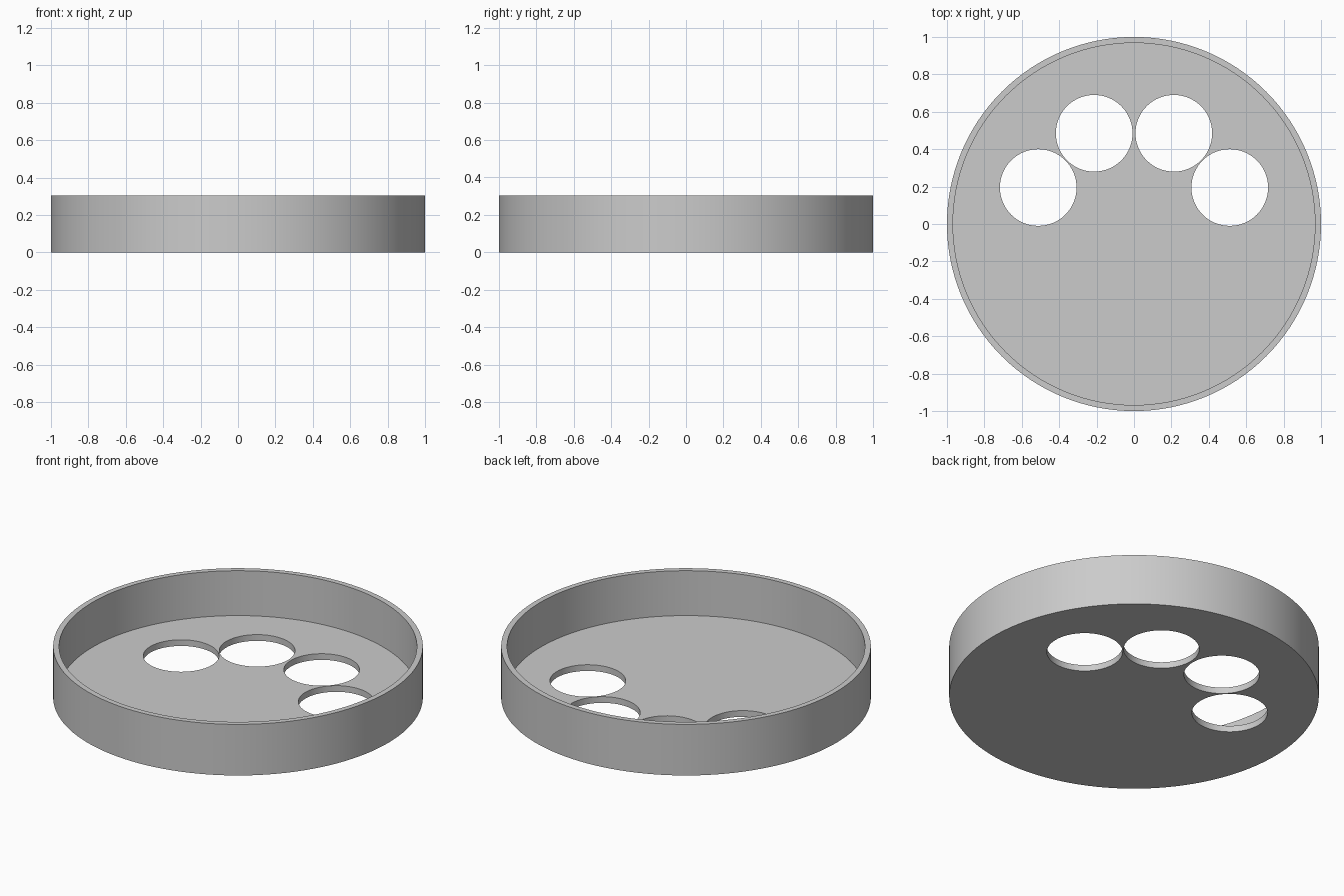
import bpy
import math

HEIGHT = 0.305
FLOOR = 0.037
INNER_RADIUS = 0.968
HOLE_RADIUS = 0.205

if "Cube" in bpy.data.objects:
    bpy.data.objects.remove(bpy.data.objects["Cube"], do_unlink=True)

# Single plain grey finish
grey = bpy.data.materials.new("plain_grey")
grey.use_nodes = True
grey.diffuse_color = (0.6, 0.6, 0.6, 1)
grey.node_tree.nodes["Principled BSDF"].inputs["Base Color"].default_value = grey.diffuse_color


def cylinder(name, radius, bottom, top, x=0, y=0, sides=128):
    bpy.ops.mesh.primitive_cylinder_add(vertices=sides, radius=radius, depth=top - bottom,
                                        location=(x, y, (bottom + top) / 2))
    obj = bpy.context.object
    obj.name = name
    obj.data.materials.append(grey)
    return obj


def cut(body, cutter):
    cutter.hide_render = True
    mod = body.modifiers.new("cut", 'BOOLEAN')
    mod.operation = 'DIFFERENCE'
    mod.solver = 'EXACT'
    mod.object = cutter
    bpy.context.view_layer.objects.active = body
    bpy.ops.object.modifier_apply(modifier=mod.name)
    bpy.data.objects.remove(cutter, do_unlink=True)


# Round tray: solid disc hollowed from above
tray = cylinder("round_tray", 1, 0, HEIGHT)
cut(tray, cylinder("hollow_cutter", INNER_RADIUS, FLOOR, HEIGHT + 0.2))

# Four round holes through the floor, mirrored left and right
for x, y in ((0.213, 0.485), (0.512, 0.195)):
    for side in (-1, 1):
        cut(tray, cylinder("hole_cutter", HOLE_RADIUS, -0.1, 0.15, side * x, y, 64))

# Smooth walls with crisp rims
bpy.ops.object.select_all(action='DESELECT')
tray.select_set(True)
bpy.context.view_layer.objects.active = tray
bpy.ops.object.shade_smooth_by_angle(angle=math.radians(30))
